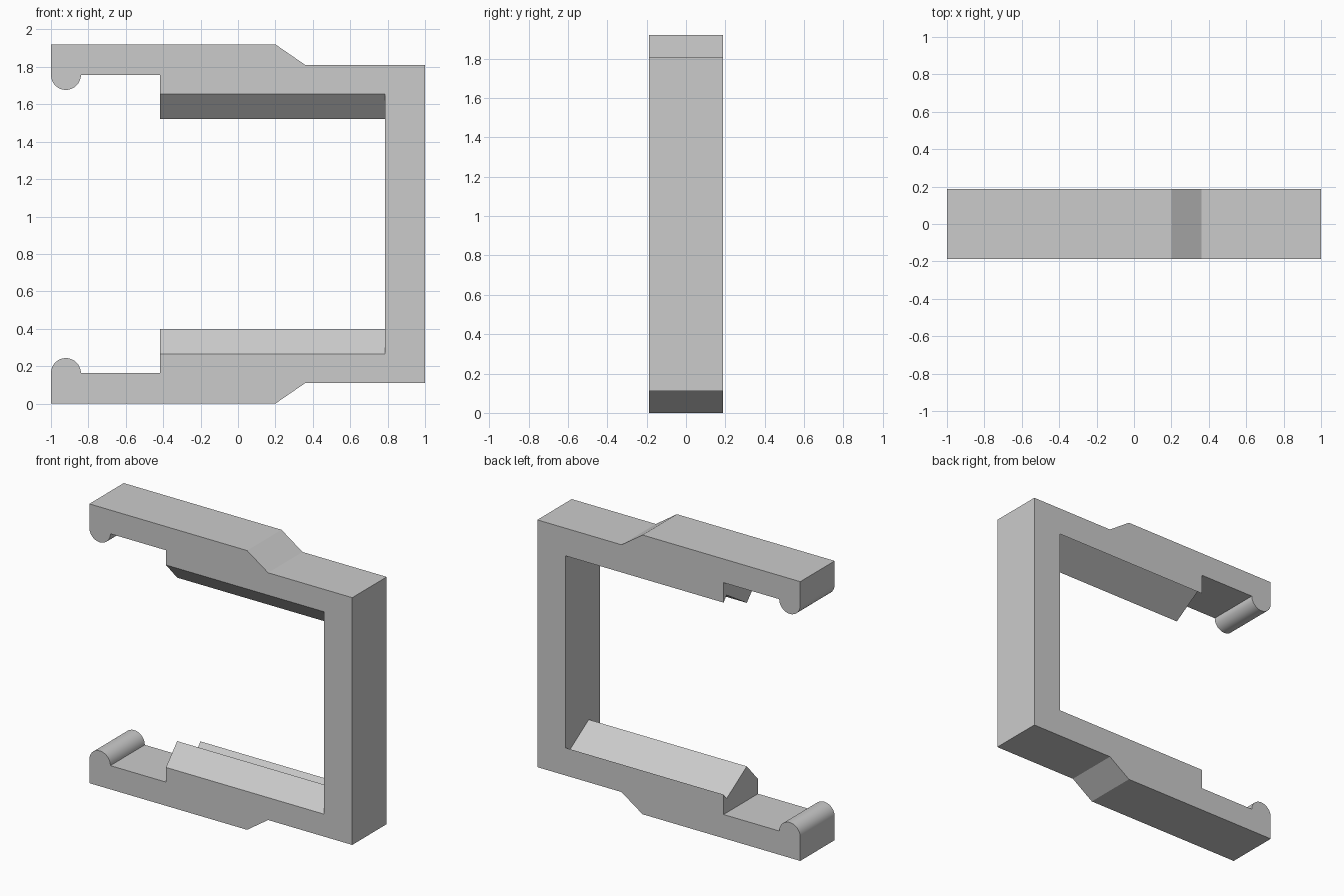
import bpy, bmesh, math

if "Cube" in bpy.data.objects:
    bpy.data.objects.remove(bpy.data.objects["Cube"], do_unlink=True)

MID = 0.96          # mirror height of the clip
HALF = 0.187        # half depth
WALL = 0.785        # inner face of the upright


def mirrored(points):
    """Close a lower half outline with its reflection about MID."""
    return points + [(a, 2 * MID - b) for a, b in reversed(points)]


def prism(name, points, place, start, end):
    """Extrude a closed outline from start to end; place maps (a, b, depth) to xyz."""
    bm = bmesh.new()
    rings = [[bm.verts.new(place(a, b, d)) for a, b in points] for d in (start, end)]
    for ring in rings:
        bm.faces.new(ring)
    n = len(points)
    for i in range(n):
        j = (i + 1) % n
        bm.faces.new((rings[0][i], rings[0][j], rings[1][j], rings[1][i]))
    bmesh.ops.recalc_face_normals(bm, faces=bm.faces)
    mesh = bpy.data.meshes.new(name)
    bm.to_mesh(mesh)
    bm.free()
    obj = bpy.data.objects.new(name, mesh)
    bpy.context.collection.objects.link(obj)
    return obj


grey = bpy.data.materials.new("light grey")
grey.use_nodes = True
colour = (0.6, 0.6, 0.6, 1)
grey.diffuse_color = colour
grey.node_tree.nodes["Principled BSDF"].inputs["Base Color"].default_value = colour

# Clip frame: upright, stepped arms, rounded end beads and oversized rail blocks
steps = 24
bead = [(-0.92 + 0.08 * math.cos(math.pi * i / steps),
         0.163 + 0.08 * math.sin(math.pi * i / steps)) for i in range(steps, -1, -1)]
lower = [(1, 0.11), (0.36, 0.11), (0.2, 0), (-1, 0)] + bead
lower += [(-0.417, 0.163), (-0.417, 0.46), (0.7, 0.46)]
frame = prism("clip_frame", mirrored(lower), lambda a, b, d: (a, d, b), -HALF, HALF)
frame.data.materials.append(grey)

# Opening cutter: leaves a ridge and a small back lip along each rail
rail = [(-0.25, 0.195), (-0.065, 0.398), (0.155, 0.26), (0.25, 0.379)]
cutter = prism("opening_cutter", mirrored(rail), lambda a, b, d: (d, a, b), -0.6, WALL)
cutter.hide_render = True

cut = frame.modifiers.new("opening", "BOOLEAN")
cut.operation = "DIFFERENCE"
cut.solver = "EXACT"
cut.object = cutter
bpy.ops.object.select_all(action="DESELECT")
frame.select_set(True)
bpy.context.view_layer.objects.active = frame
bpy.ops.object.modifier_apply(modifier="opening")
bpy.data.objects.remove(cutter, do_unlink=True)

# Smooth beads, sharp edges elsewhere
bpy.ops.object.shade_smooth_by_angle(angle=math.radians(25))
